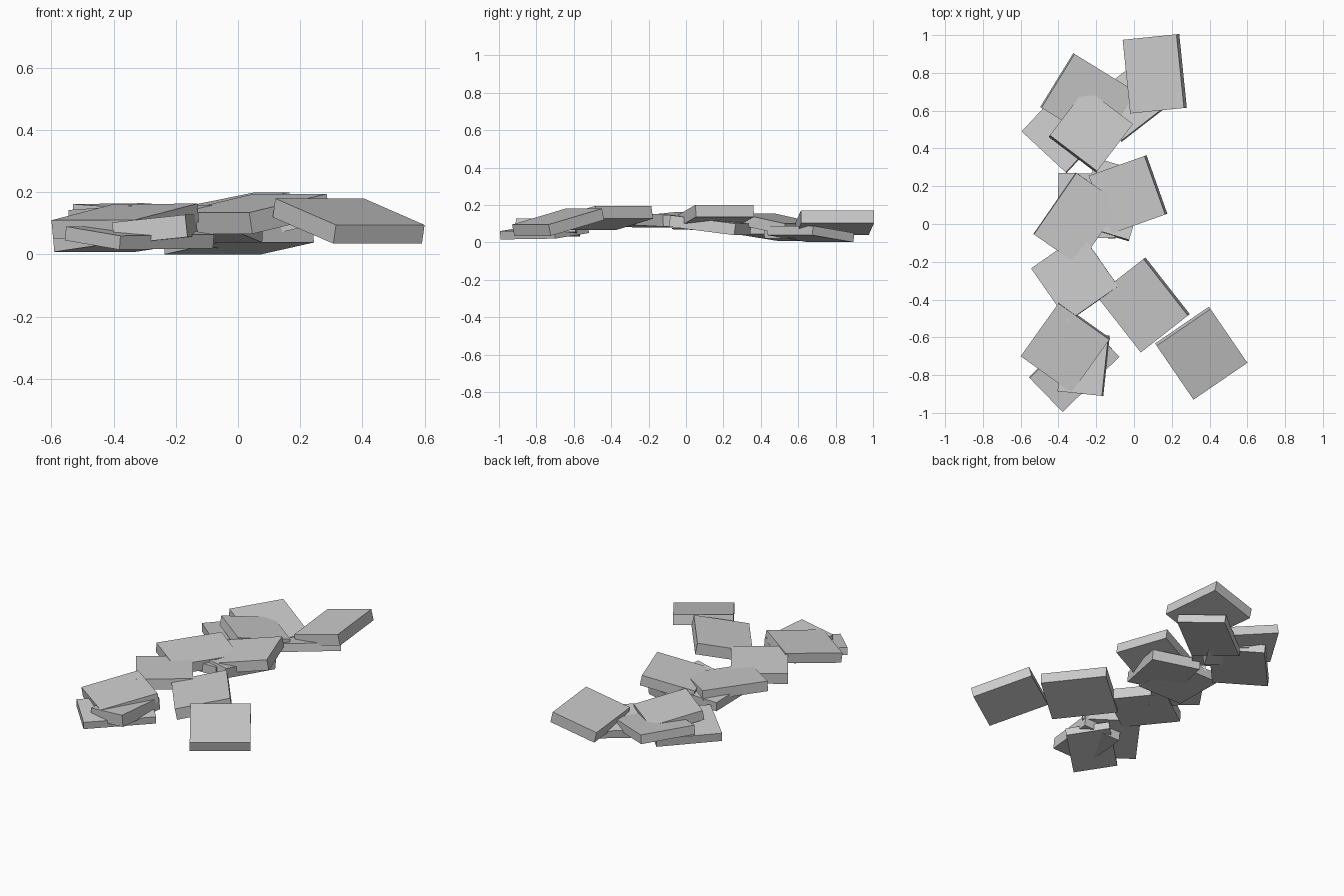
import bpy
from mathutils import Vector, Matrix

stone = bpy.data.materials.new("grey_stone")
stone.diffuse_color = (0.6, 0.6, 0.6, 1)


def slab(name, a, b, c, thick=0.065):
    """Flat block hanging below three consecutive corners of its top face."""
    a, b, c = Vector(a), Vector(b), Vector(c)
    u, v = b - a, c - b
    v -= u * (u.dot(v) / u.dot(u))      # keep the corner square
    n = u.cross(v).normalized()
    if n.z < 0:
        n = -n
        u, v, a = v, u, a               # keep the axes right-handed
    centre = a + (u + v) / 2 - n * thick / 2
    axes = Matrix((u, v, n * thick)).transposed().to_4x4()
    bpy.ops.mesh.primitive_cube_add(size=1)
    ob = bpy.context.object
    ob.name = ob.data.name = name
    ob.data.transform(Matrix.Translation(centre) @ axes)
    ob.data.materials.append(stone)


# Back cluster
slab("slab_back_right", (-0.06, 0.975, 0.105), (-0.02, 0.585, 0.105), (0.265, 0.61, 0.17), 0.068)
slab("slab_back_left", (-0.49, 0.615, 0.13), (-0.315, 0.90, 0.13), (0.01, 0.70, 0.075), 0.055)
slab("slab_back_low_right", (-0.24, 0.66, 0.05), (0.07, 0.90, 0.05), (0.24, 0.68, 0.088), 0.05)
slab("slab_back_top", (-0.445, 0.47, 0.155), (-0.195, 0.28, 0.155), (0.0, 0.525, 0.10), 0.06)
slab("slab_back_low_left", (-0.335, 0.77, 0.06), (-0.595, 0.49, 0.06), (-0.36, 0.275, 0.095), 0.052)

# Middle cluster
slab("slab_middle_right", (0.055, 0.36, 0.20), (0.165, 0.05, 0.20), (-0.13, -0.055, 0.14), 0.065)
slab("slab_middle_left", (-0.305, 0.27, 0.165), (-0.53, -0.055, 0.162), (-0.30, -0.23, 0.145), 0.062)
slab("slab_middle_low_right", (-0.20, 0.35, 0.10), (0.08, 0.265, 0.10), (-0.04, -0.08, 0.145), 0.062)
slab("slab_middle_low_left", (-0.40, 0.27, 0.115), (-0.405, -0.07, 0.125), (-0.10, -0.08, 0.13), 0.055)

# Front cluster
slab("slab_front_inner", (-0.545, -0.235, 0.143), (-0.35, -0.515, 0.157), (-0.08, -0.335, 0.16), 0.065)
slab("slab_front_middle", (0.05, -0.185, 0.195), (0.285, -0.485, 0.195), (0.04, -0.685, 0.135), 0.07)
slab("slab_front_right", (0.12, -0.645, 0.18), (0.405, -0.45, 0.18), (0.60, -0.735, 0.095), 0.062)
slab("slab_front_left_top", (-0.60, -0.70, 0.11), (-0.40, -0.42, 0.162), (-0.125, -0.605, 0.165), 0.06)
slab("slab_front_left_low", (-0.553, -0.815, 0.09), (-0.378, -0.995, 0.06), (-0.08, -0.70, 0.065), 0.045)
slab("slab_front_left_mid", (-0.405, -0.885, 0.103), (-0.17, -0.91, 0.128), (-0.133, -0.59, 0.128), 0.072)
